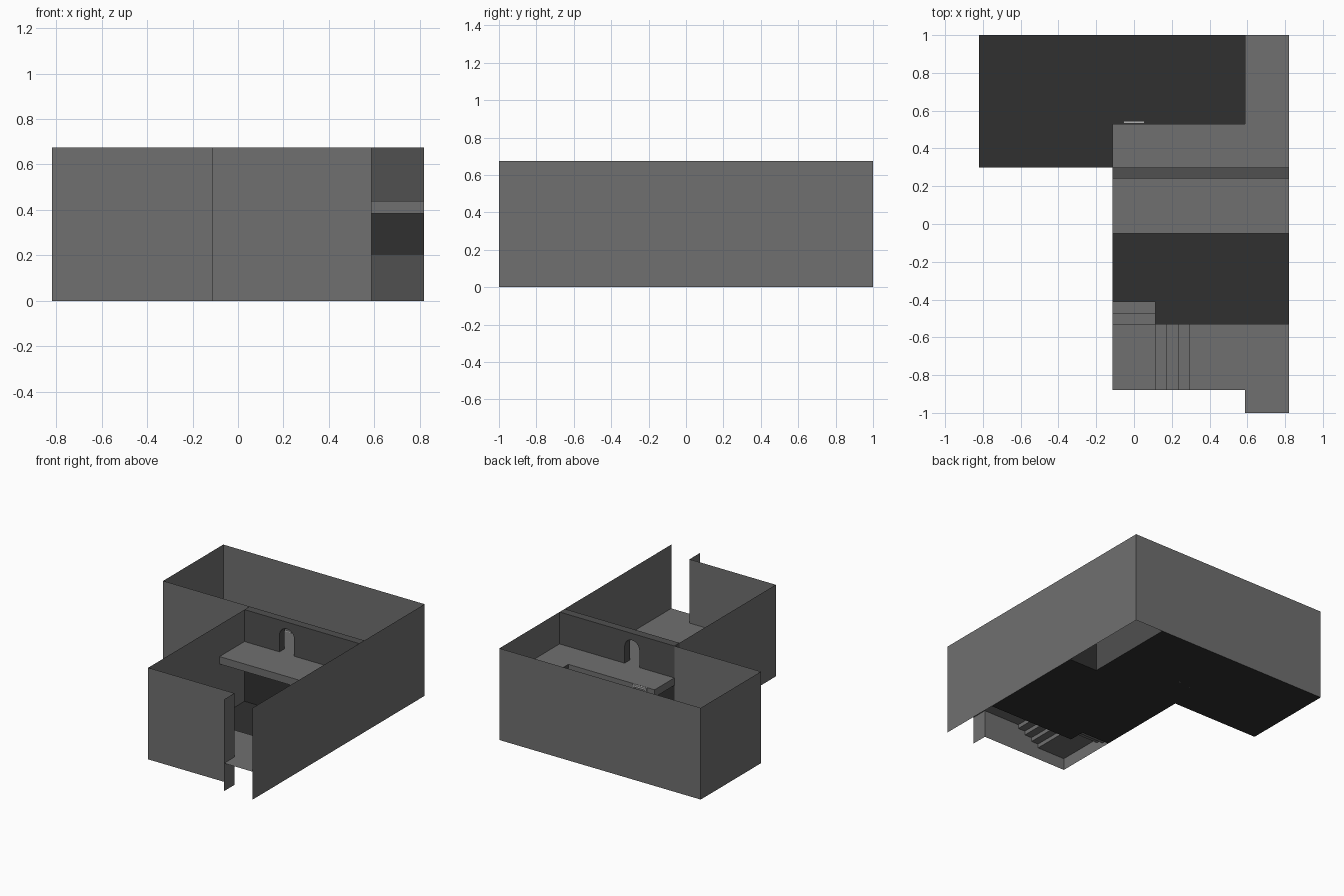
import bpy, math

if "Cube" in bpy.data.objects:
    bpy.data.objects.remove(bpy.data.objects["Cube"])

def mat(name, v):
    m = bpy.data.materials.new(name)
    m.diffuse_color = (v, v, v, 1)
    m.use_nodes = True
    m.node_tree.nodes["Principled BSDF"].inputs["Base Color"].default_value = m.diffuse_color
    return m

PALE = mat("pale_stone", 0.16)
MID = mat("mid_stone", 0.08)
DARK = mat("dark_stone", 0.03)
LIGHT = mat("light_wood", 0.45)

def mesh(name, verts, faces, m):
    me = bpy.data.meshes.new(name)
    me.from_pydata(verts, [], faces)
    me.materials.append(m)
    ob = bpy.data.objects.new(name, me)
    bpy.context.collection.objects.link(ob)
    return ob

def ribbon(name, path, sweep, m):
    """Sweep an open path of 3D points along a vector, making a thin sheet."""
    n = len(path)
    far = [tuple(a + b for a, b in zip(p, sweep)) for p in path]
    return mesh(name, path + far,
                [(i, i + 1, n + i + 1, n + i) for i in range(n - 1)], m)

def box(name, x0, x1, y0, y1, z0, z1, m, skip=""):
    """Box whose sides can be left off: l r f k(back) b t."""
    v = [(x, y, z) for z in (z0, z1) for y in (y0, y1) for x in (x0, x1)]
    sides = {"b": (0, 2, 3, 1), "t": (4, 5, 7, 6), "f": (0, 1, 5, 4),
             "k": (2, 6, 7, 3), "l": (0, 4, 6, 2), "r": (1, 3, 7, 5)}
    return mesh(name, v, [f for k, f in sides.items() if k not in skip], m)

H = 0.675                        # wall height
XL, XM, XD, XR = -0.82, -0.115, 0.587, 0.82
YF, YM = -0.88, 0.30             # front wall, room divide
WY = 0.24                        # front of dividing wall
PLAT, SLAB, UNDER = 0.205, 0.44, 0.385
YS, XS = -0.53, 0.115            # platform edge, landing edge

# thin outer walls, open at the front entrance
outline = [(XD, -1), (XD, YF), (XM, YF), (XM, YM), (XL, YM), (XL, 1), (XR, 1), (XR, -1)]
ribbon("outer_walls", [(x, y, 0) for x, y in outline], (0, 0, H), PALE)

# floor, cut away under the platform, stairs and rear block
floor = [(XM, -0.41), (XS, -0.41), (XS, YS), (XR, YS), (XR, YM), (XD, YM),
         (XD, 1), (XL, 1), (XL, YM), (XM, YM)]
mesh("floor", [(x, y, 0) for x, y in floor], [tuple(range(len(floor)))], DARK)

# entrance platform and upper stair flight
rise = PLAT / 7
edges = [XR, 0.29, 0.232, 0.173, XS, XM]
path = []
for i in range(5):
    z = PLAT - rise * i
    path += [(edges[i], YF, z), (edges[i + 1], YF, z)]
    if i < 4:
        ribbon(f"upper_stair_side_{i}", [(edges[i], YS, 0), (edges[i + 1], YS, 0)], (0, 0, z), MID)
ribbon("upper_stairs", path, (0, YS - YF, 0), PALE)
ribbon("entrance_floor", [(XD, -1, PLAT), (XR, -1, PLAT)], (0, YF + 1, 0), PALE)

# lower stair flight
ys = [YS, -0.47, -0.41]
path = [(XM, YS, rise * 3)]
for i in range(2):
    z = rise * (2 - i)
    path += [(XM, ys[i], z), (XM, ys[i + 1], z)]
    ribbon(f"lower_stair_side_{i}", [(XS, ys[i], 0), (XS, ys[i + 1], 0)], (0, 0, z), MID)
path.append((XM, -0.41, 0))
ribbon("lower_stairs", path, (XS - XM, 0, 0), PALE)

# dividing wall: dark base below, arched doorway above
box("divider_base", XM, XR, WY, YM, 0, SLAB, DARK, "btlr")
DX, R, SPRING = 0.23, 0.06, 0.565
arch = [(DX - R * math.cos(math.pi * i / 10), SPRING + R * math.sin(math.pi * i / 10))
        for i in range(11)]
prof = [(XM, SLAB), (DX - R, SLAB)] + arch + [(DX + R, SLAB), (XR, SLAB), (XR, H), (XM, H)]
n = len(prof)
verts = [(x, WY, z) for x, z in prof] + [(x, YM, z) for x, z in prof]
faces = [tuple(range(n)), tuple(range(2 * n - 1, n - 1, -1))]
faces += [(i, i + n, i + 1 + n, i + 1) for i in range(1, n - 4)]   # door reveal
faces.append((n - 2, 2 * n - 2, 2 * n - 1, n - 1))                # wall top
faces.append((n - 1, 2 * n - 1, n, 0))                            # wall end
mesh("divider_wall", verts, faces, MID)
ribbon("door_sill", [(DX - R, WY, SLAB), (DX + R, WY, SLAB)], (0, YM - WY, 0), PALE)

# balconies on both sides of the doorway
box("front_balcony", XM, XR, -0.05, WY, UNDER, SLAB, PALE, "klr")
box("rear_balcony", XM, XD, YM, 0.53, UNDER, SLAB, PALE, "fr")

# raised rear block, hollow underneath
ribbon("rear_block_top", [(XD, YM, SLAB), (XR, YM, SLAB)], (0, 1 - YM, 0), PALE)
ribbon("rear_block_sides", [(XR, YM, 0), (XD, YM, 0), (XD, 1, 0)], (0, 0, SLAB), MID)

# ladder up to the rear balcony
for s in (-1, 1):
    box(f"ladder_rail_{s}", s * 0.05 - 0.006, s * 0.05 + 0.006, 0.531, 0.546, 0, SLAB, LIGHT)
for i in range(8):
    z = SLAB - 0.008 - i * 0.055
    box(f"ladder_rung_{i}", -0.044, 0.044, 0.531, 0.546, z - 0.007, z + 0.007, LIGHT, "lr")
